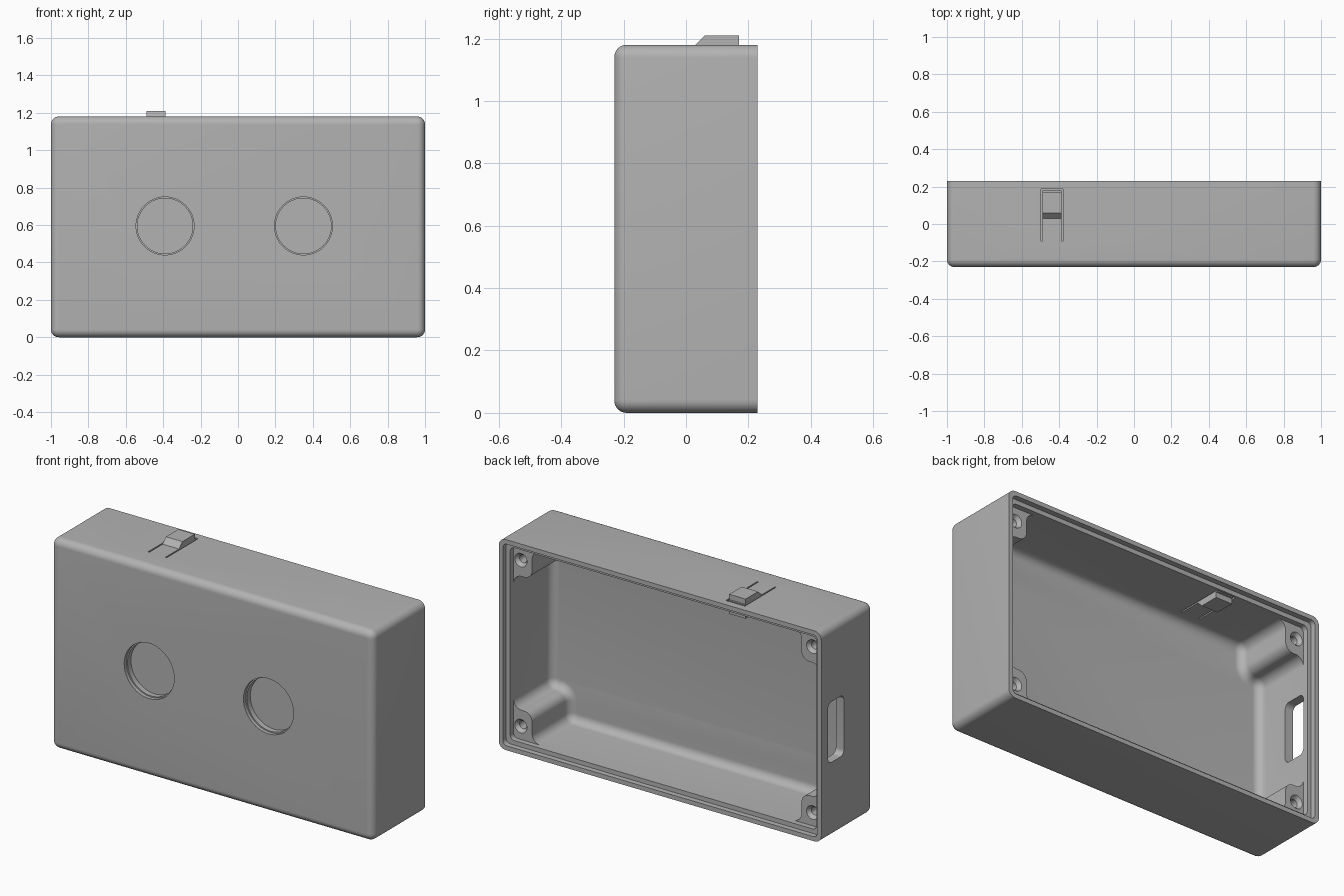
import bpy, bmesh
from math import sin, cos, pi
from mathutils import Vector

if "Cube" in bpy.data.objects:
    bpy.data.objects.remove(bpy.data.objects["Cube"], do_unlink=True)

grey = bpy.data.materials.new("plain grey")
grey.use_nodes = True
grey.diffuse_color = (0.45, 0.45, 0.45, 1)
grey.node_tree.nodes["Principled BSDF"].inputs["Base Color"].default_value = grey.diffuse_color

W, H, Y0, Y1 = 1.0, 1.18, -0.23, 0.23   # half width, height, front, back
WALL, FLOOR, BOSS_Y = 0.05, -0.165, 0.17


def outline(corners, radius=0.0, inset=0.0, steps=8):
    """Rounded right-angled outline, counter-clockwise, shrunk by inset."""
    pts, n = [], len(corners)
    for i in range(n):
        a, p, b = (Vector(corners[(i + k) % n]) for k in (-1, 0, 1))
        u, v = (p - a).normalized(), (b - p).normalized()
        p = p + inset * Vector((-u.y - v.y, u.x + v.x))
        convex = u.x * v.y - u.y * v.x > 0
        r = radius - inset if convex else radius + inset
        if radius == 0:
            pts.append(p)
            continue
        c = p - u * r + v * r
        for k in range(steps + 1):
            t = k / steps * pi / 2
            pts.append(c + r * (u * sin(t) - v * cos(t)))
    return pts


def rect(a0, a1, b0, b1):
    return [(a0, b0), (a1, b0), (a1, b1), (a0, b1)]


def loft(name, rings, axis):
    """Skin (outline, position) rings along an axis and cap both ends."""
    place = {"x": lambda p, d: (d, p[0], p[1]),
             "y": lambda p, d: (p[0], d, p[1]),
             "z": lambda p, d: (p[0], p[1], d)}[axis]
    bm = bmesh.new()
    loops = [[bm.verts.new(place(p, d)) for p in pts] for pts, d in rings]
    for lo, hi in zip(loops, loops[1:]):
        for i in range(len(lo)):
            j = (i + 1) % len(lo)
            bm.faces.new((lo[i], lo[j], hi[j], hi[i]))
    bm.faces.new(loops[0])
    bm.faces.new(loops[-1])
    bmesh.ops.recalc_face_normals(bm, faces=bm.faces[:])
    mesh = bpy.data.meshes.new(name)
    bm.to_mesh(mesh)
    bm.free()
    mesh.materials.append(grey)
    ob = bpy.data.objects.new(name, mesh)
    bpy.context.collection.objects.link(ob)
    return ob


def fillet_rings(corners, radius, fillet, start, end, steps=8):
    """Rings whose starting edge is rounded over."""
    rings = []
    for k in range(steps + 1):
        t = k / steps * pi / 2
        rings.append((outline(corners, radius, fillet * (1 - sin(t))),
                      start + fillet * (1 - cos(t))))
    return rings + [(outline(corners, radius), end)]


def circle(x, z, r, n=48):
    return [(x + r * cos(2 * pi * k / n), z + r * sin(2 * pi * k / n)) for k in range(n)]


def cut(target, cutter):
    mod = target.modifiers.new("cut", "BOOLEAN")
    mod.operation, mod.solver, mod.object = "DIFFERENCE", "EXACT", cutter
    graph = bpy.context.evaluated_depsgraph_get()
    mesh = bpy.data.meshes.new_from_object(target.evaluated_get(graph))
    target.modifiers.clear()
    target.data = mesh
    bpy.data.objects.remove(cutter, do_unlink=True)


# Outer shell with rounded front edges
case = loft("case", fillet_rings(rect(-W, W, 0, H), 0.042, 0.04, Y0, Y1), "y")

# Main cavity, leaving a screw boss in each corner
x1, z0, z1 = W - WALL, WALL, H - WALL
bx, bz0, bz1 = W - 0.165, 0.215, H - 0.215
half = [(bx, z0), (bx, bz0), (x1, bz0), (x1, bz1), (bx, bz1), (bx, z1)]
cavity = half + [(-x, z) for x, z in reversed(half)]
cut(case, loft("cavity", fillet_rings(cavity, 0.05, 0.045, FLOOR, Y1 + 0.1), "y"))

# Pocket above the bosses and stepped lid seat around the rim
for inset, depth in ((WALL, Y1 - BOSS_Y), (0.025, 0.03)):
    seat = outline(rect(inset - W, W - inset, inset, H - inset), 0.025)
    cut(case, loft("seat", [(seat, Y1 - depth), (seat, Y1 + 0.1)], "y"))

# Countersunk screw holes
for x in (-0.905, 0.905):
    for z in (0.125, H - 0.125):
        cut(case, loft("screw_hole", [(circle(x, z, r, 32), y) for r, y in (
            (0.022, 0.04), (0.022, BOSS_Y - 0.02), (0.038, BOSS_Y), (0.038, BOSS_Y + 0.01))], "y"))

# Round front recesses with a small step
for x in (-0.39, 0.35):
    cut(case, loft("recess", [(circle(x, 0.595, r), y) for r, y in (
        (0.155, Y0 - 0.05), (0.155, Y0 + 0.02), (0.148, Y0 + 0.02), (0.148, Y0 + 0.05))], "y"))

# Port opening in the right wall
port = outline(rect(0.03, 0.17, 0.42, 0.76), 0.03)
cut(case, loft("port", [(port, -W - 0.1), (port, -W + 0.1)], "x"))

# U-shaped slit that frees the springy tongue in the top wall
bl, br, gap = -0.489, -0.387, 0.008
slit = [(bl - gap, -0.09), (bl, -0.09), (bl, 0.18), (br, 0.18),
        (br, -0.09), (br + gap, -0.09), (br + gap, 0.188), (bl - gap, 0.188)]
cut(case, loft("slit", [(slit, H - 0.1), (slit, H + 0.1)], "z"))

# Button on the tongue, outside and inside
for name, base, rise in (("button", H, 0.03), ("inner_catch", H - WALL, -0.03)):
    side = [(0.03, base), (0.03 + abs(rise), base + rise), (0.17, base + rise),
            (0.17, base - rise * 0.3), (0.03, base - rise * 0.3)]
    loft(name, [(side, bl), (side, br)], "x")

# Smooth rounded areas, crisp edges
bpy.ops.object.select_all(action="DESELECT")
case.select_set(True)
bpy.context.view_layer.objects.active = case
bpy.ops.object.shade_smooth_by_angle(angle=0.6)
